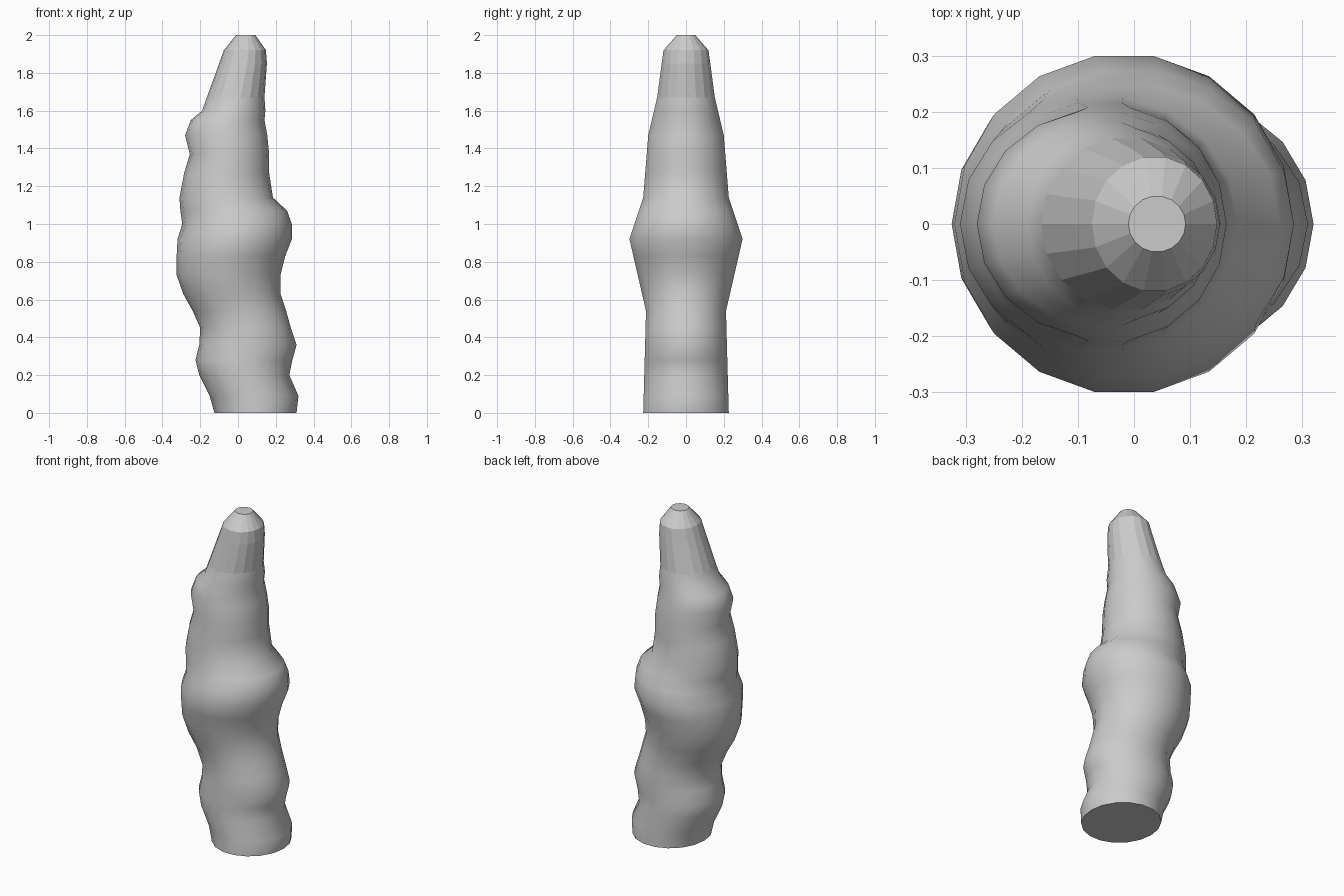
import bpy, bmesh, math

SIDES = 18
# Ring profile: height, left x, right x
RINGS = [
    (0.00, -0.125, 0.31), (0.09, -0.15, 0.32), (0.20, -0.205, 0.272),
    (0.28, -0.225, 0.288), (0.36, -0.205, 0.31), (0.45, -0.20, 0.28),
    (0.54, -0.24, 0.255), (0.63, -0.29, 0.225), (0.73, -0.325, 0.225),
    (0.83, -0.325, 0.25), (0.92, -0.32, 0.285), (1.00, -0.295, 0.285),
    (1.07, -0.305, 0.26), (1.14, -0.31, 0.185), (1.27, -0.285, 0.165),
    (1.37, -0.255, 0.165), (1.47, -0.28, 0.155), (1.55, -0.25, 0.14),
    (1.60, -0.19, 0.145), (1.67, -0.165, 0.14), (1.85, -0.10, 0.153),
    (1.92, -0.075, 0.148), (2.00, -0.01, 0.092),
]
# Half depth along y: height, radius
DEPTH = [(0, 0.23), (0.54, 0.215), (0.92, 0.304), (1.14, 0.23),
         (1.47, 0.203), (1.67, 0.155), (1.92, 0.121), (2.0, 0.05)]


def half_depth(z):
    for (z0, r0), (z1, r1) in zip(DEPTH, DEPTH[1:]):
        if z <= z1:
            return r0 + (r1 - r0) * (z - z0) / (z1 - z0)
    return DEPTH[-1][1]


# Lofted body: elliptical rings joined by quads
bm = bmesh.new()
loops = []
for z, left, right in RINGS:
    cx, rx, ry = (left + right) / 2, (right - left) / 2, half_depth(z)
    loops.append([bm.verts.new((cx + rx * math.cos(a), ry * math.sin(a), z))
                  for a in (math.tau * i / SIDES for i in range(SIDES))])
for (z, _, _), low, high in zip(RINGS, loops, loops[1:]):
    for i in range(SIDES):
        j = (i + 1) % SIDES
        face = bm.faces.new((low[i], low[j], high[j], high[i]))
        face.smooth = z < 1.66          # the tip is faceted

# Flat end caps
bm.faces.new(loops[0][::-1])
bm.faces.new(loops[-1])

mesh = bpy.data.meshes.new("lumpy_column")
bm.to_mesh(mesh)
bm.free()
column = bpy.data.objects.new("lumpy_column", mesh)
bpy.context.collection.objects.link(column)
